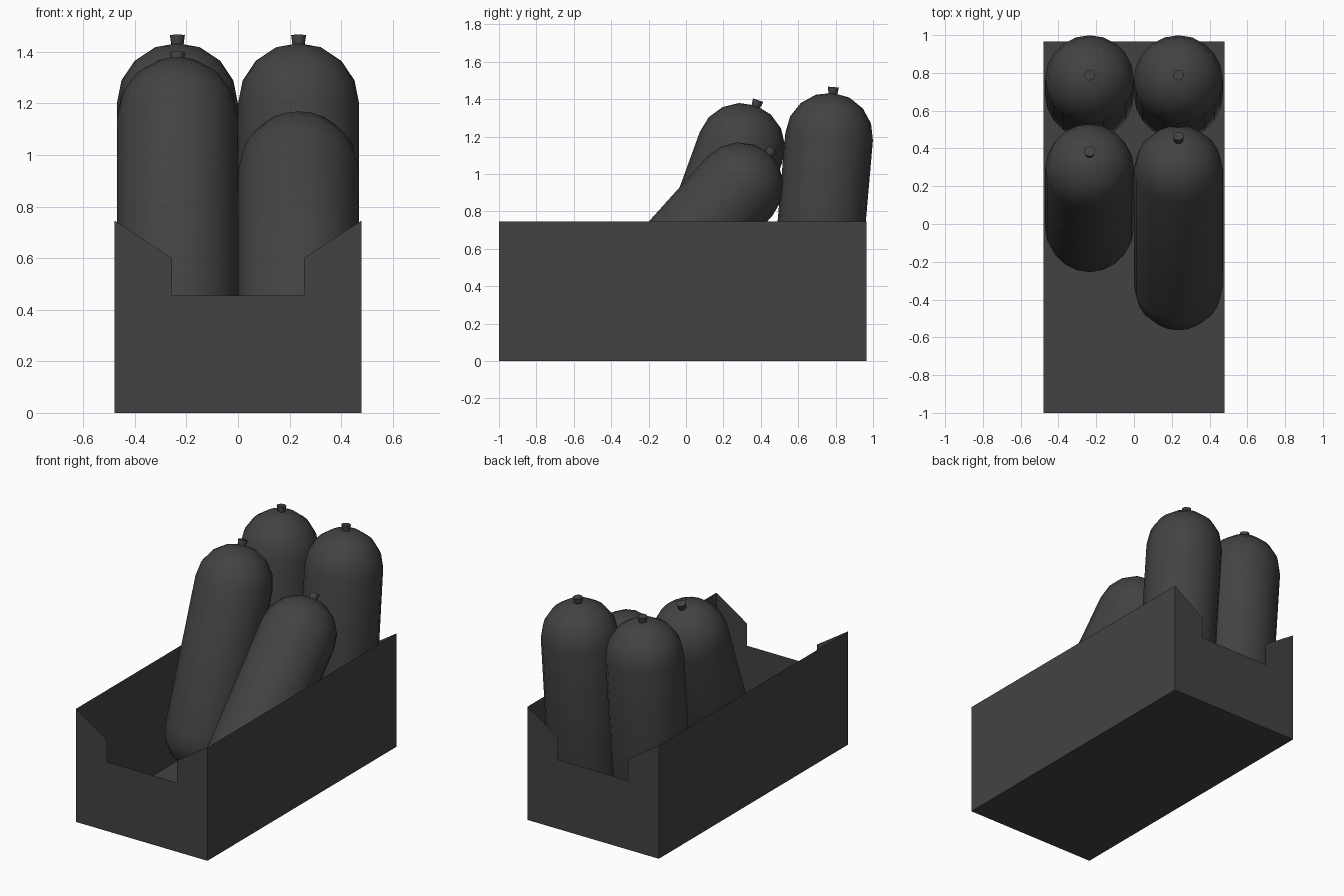
import bpy, bmesh
from math import radians, sin, cos, pi
from mathutils import Matrix

cube = bpy.data.objects.get("Cube")
if cube:
    bpy.data.objects.remove(cube, do_unlink=True)

# Single dark grey finish
grey = bpy.data.materials.new("dark grey")
color = (0.055, 0.055, 0.055, 1)
grey.diffuse_color = color
grey.use_nodes = True
grey.node_tree.nodes["Principled BSDF"].inputs["Base Color"].default_value = color

RADIUS, BODY, SIDES, RINGS = 0.235, 0.92, 20, 4


def add_object(name, bm, matrix=Matrix(), smooth=False):
    mesh = bpy.data.meshes.new(name)
    bmesh.ops.recalc_face_normals(bm, faces=bm.faces)
    bm.to_mesh(mesh)
    bm.free()
    mesh.materials.append(grey)
    obj = bpy.data.objects.new(name, mesh)
    obj.matrix_world = matrix
    bpy.context.collection.objects.link(obj)
    if smooth:
        bpy.ops.object.select_all(action='DESELECT')
        obj.select_set(True)
        bpy.context.view_layer.objects.active = obj
        bpy.ops.object.shade_smooth_by_angle(angle=radians(40))
    return obj


# Open thin-walled crate with notched end panels
W, FRONT, BACK, TOP = 0.478, -1.0, 0.965, 0.745
bm = bmesh.new()
half = [(W, 0), (W, TOP), (0.255, 0.6), (0.255, 0.455)]
outline = half + [(-x, z) for x, z in reversed(half)]
ends = []
for y in (FRONT, BACK):
    ends.append([bm.verts.new((x, y, z)) for x, z in outline])
    bm.faces.new(ends[-1])
front, back = ends
for a, b in ((0, 1), (-1, -2), (0, -1)):  # left wall, right wall, floor
    bm.faces.new((front[a], front[b], back[b], back[a]))
crate = add_object("crate", bm)


# Round-ended bottle, leaning towards the back, with a small flared nozzle
def bottle(name, x, y, z, tilt):
    matrix = Matrix.Translation((x, y, z)) @ Matrix.Rotation(-radians(tilt), 4, 'X')
    bm = bmesh.new()
    profile = []
    for base, start in ((0, -pi / 2), (BODY, 0)):
        for i in range(RINGS + 1):
            a = start + i * pi / 2 / RINGS
            profile.append(bm.verts.new((RADIUS * cos(a), 0, base + RADIUS * sin(a))))
    edges = [bm.edges.new(pair) for pair in zip(profile, profile[1:])]
    bmesh.ops.spin(bm, geom=profile + edges, cent=(0, 0, 0), axis=(0, 0, 1),
                   angle=2 * pi, steps=SIDES)
    bmesh.ops.remove_doubles(bm, verts=bm.verts, dist=0.0005)
    add_object(name, bm, matrix, smooth=True)

    bm = bmesh.new()
    bmesh.ops.create_cone(bm, cap_ends=True, segments=12, radius1=0.022,
                          radius2=0.029, depth=0.05)
    bmesh.ops.translate(bm, verts=bm.verts, vec=(0, 0, BODY + RADIUS + 0.006))
    add_object(name + "_nozzle", bm, matrix, smooth=True)


bottle("back_left_bottle", 0.235, 0.685, 0.283, 5)
bottle("back_right_bottle", -0.235, 0.685, 0.283, 5)
bottle("front_right_bottle", -0.235, -0.02, 0.28, 20)
bottle("front_left_bottle", 0.235, -0.328, 0.251, 42)
